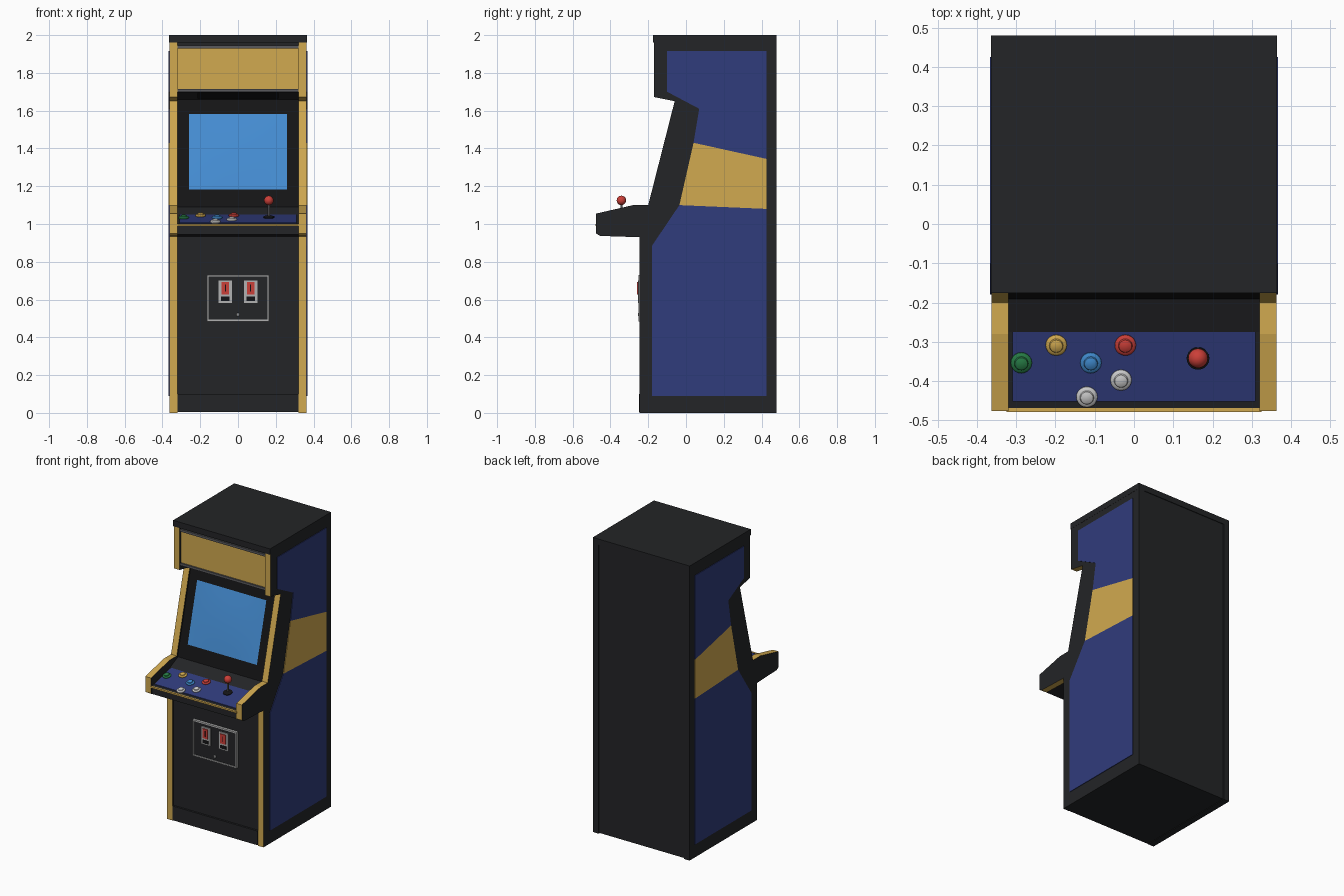
import bpy, bmesh, math
from mathutils import Matrix, Vector

if "Cube" in bpy.data.objects:
    bpy.data.objects.remove(bpy.data.objects["Cube"])


def material(name, r, g, b):
    m = bpy.data.materials.new(name)
    m.diffuse_color = (r, g, b, 1)
    m.use_nodes = True
    m.node_tree.nodes["Principled BSDF"].inputs["Base Color"].default_value = m.diffuse_color
    return m


BLACK = material("black", 0.017, 0.018, 0.020)
DARK = material("dark", 0.007, 0.007, 0.008)
GOLD = material("gold", 0.64, 0.40, 0.08)
BLUE = material("blue", 0.030, 0.045, 0.20)
SCREEN = material("screen_blue", 0.06, 0.27, 0.66)
RED = material("red", 0.60, 0.05, 0.04)
GREEN = material("green", 0.02, 0.20, 0.06)
SKY = material("light_blue", 0.05, 0.25, 0.60)
WHITE = material("white", 0.75, 0.75, 0.72)
METAL = material("metal", 0.45, 0.45, 0.45)
STEEL = material("steel", 0.10, 0.10, 0.11)


def finish(name, bm, *mats):
    bmesh.ops.recalc_face_normals(bm, faces=bm.faces)
    me = bpy.data.meshes.new(name)
    bm.to_mesh(me)
    bm.free()
    for m in mats:
        me.materials.append(m)
    ob = bpy.data.objects.new(name, me)
    bpy.context.collection.objects.link(ob)
    return ob


def prism(name, pts, x0, x1, *mats, second=()):
    """Extrude a (y, z) outline along x; edges listed in second use the second material."""
    bm = bmesh.new()
    a = [bm.verts.new((x0, y, z)) for y, z in pts]
    b = [bm.verts.new((x1, y, z)) for y, z in pts]
    bm.faces.new(a)
    bm.faces.new(b[::-1])
    n = len(pts)
    for i in range(n):
        j = (i + 1) % n
        f = bm.faces.new((a[i], b[i], b[j], a[j]))
        f.material_index = 1 if i in second else 0
    return finish(name, bm, *mats)


def box(name, x0, x1, y0, y1, z0, z1, mat):
    return prism(name, [(y0, z0), (y1, z0), (y1, z1), (y0, z1)], x0, x1, mat)


def lathe(name, profile, matrix, mat, steps=20):
    """Spin an (r, z) profile round the local z axis."""
    bm = bmesh.new()
    vs = [bm.verts.new((r, 0, z)) for r, z in profile]
    es = [bm.edges.new(p) for p in zip(vs, vs[1:])]
    bmesh.ops.spin(bm, geom=vs + es, cent=(0, 0, 0), axis=(0, 0, 1),
                   angle=math.tau, steps=steps)
    bmesh.ops.remove_doubles(bm, verts=bm.verts, dist=1e-5)
    ob = finish(name, bm, mat)
    ob.data.transform(matrix)
    bpy.ops.object.select_all(action='DESELECT')
    ob.select_set(True)
    bpy.context.view_layer.objects.active = ob
    bpy.ops.object.shade_smooth_by_angle(angle=math.radians(35))
    return ob


# Cabinet sides with gold front edging, and raised side artwork
side = [(0.48, 0), (0.48, 1.995), (-0.17, 1.995), (-0.17, 1.672), (-0.06, 1.65),
        (-0.20, 1.10), (-0.28, 1.10), (-0.476, 1.055), (-0.476, 0.95),
        (-0.455, 0.937), (-0.245, 0.93), (-0.245, 0)]
art_top = [(0.425, 1.345), (0.425, 1.915), (-0.10, 1.915), (-0.10, 1.70),
           (0.07, 1.61), (0.04, 1.43)]
art_stripe = [(0.425, 1.08), (0.425, 1.345), (0.04, 1.43), (-0.035, 1.10)]
art_low = [(0.425, 0.09), (0.425, 1.08), (-0.035, 1.10), (-0.18, 0.885), (-0.18, 0.09)]
for s, tag in ((-1, "left"), (1, "right")):
    prism(tag + "_side_panel", side, s * 0.32, s * 0.363, BLACK, GOLD, second=range(2, 11))
    for part, pts, mat in (("upper", art_top, BLUE), ("stripe", art_stripe, GOLD),
                           ("lower", art_low, BLUE)):
        prism(f"{tag}_artwork_{part}", pts, s * 0.362, s * 0.367, mat)

# Inner cabinet body between the sides
body = [(0.475, 0.004), (0.475, 1.98), (-0.145, 1.98), (-0.145, 1.70), (-0.04, 1.66),
        (-0.185, 1.09), (-0.275, 1.047), (-0.468, 1.0), (-0.468, 0.945),
        (-0.235, 0.935), (-0.235, 0.004)]
prism("cabinet_body", body, -0.32, 0.32, BLACK)
box("top_cap", -0.364, 0.364, -0.176, 0.48, 1.96, 2.0, BLACK)
box("kick_plate", -0.32, 0.32, -0.248, -0.23, 0.004, 0.10, BLACK)

# Marquee with retainer strips, and the speaker slot beneath it
box("marquee", -0.32, 0.32, -0.153, -0.14, 1.715, 1.93, GOLD)
for tag, z in (("upper", 1.93), ("lower", 1.70)):
    box(tag + "_marquee_retainer", -0.32, 0.32, -0.163, -0.14, z, z + 0.016, STEEL)
prism("speaker_slot", [(-0.13, 1.69), (-0.06, 1.664), (-0.06, 1.675), (-0.13, 1.70)],
      -0.215, 0.215, DARK)

# Slightly bulged screen on the sloping bezel
lo, hi = Vector((0, -0.185, 1.09)), Vector((0, -0.04, 1.66))
up = (hi - lo).normalized()
out = Vector((0, -up.z, up.y))
prism("screen_bezel", [(lo.y, lo.z), (hi.y, hi.z), (hi.y + out.y * 0.006, hi.z),
                       (lo.y + out.y * 0.006, lo.z + 0.001)], -0.32, 0.32, DARK)
bm = bmesh.new()
bmesh.ops.create_grid(bm, x_segments=12, y_segments=10, size=1)
for v in bm.verts:
    u, w = v.co.x, v.co.y
    z = 1.38 + 0.20 * w
    p = lo + (hi - lo) * ((z - lo.z) / (hi.z - lo.z))
    v.co = p + out * (0.007 + 0.006 * (1 - u * u) * (1 - w * w)) + Vector((0.26 * u, 0, 0))
for f in bm.faces:
    f.smooth = True
screen = finish("screen", bm, SCREEN)
if screen.data.polygons[0].normal.y > 0:
    screen.data.flip_normals()

# Control deck with front trim
SLOPE = 0.047 / 0.193
TILT = Matrix.Rotation(math.atan(SLOPE), 4, 'X')


def on_deck(x, y):
    return Matrix.Translation((x, y, 1.051 + (y + 0.275) * SLOPE)) @ TILT


prism("control_deck", [(-0.275, 1.04), (-0.275, 1.051), (-0.452, 1.008), (-0.452, 0.998)],
      -0.309, 0.309, BLUE)
box("deck_trim", -0.325, 0.325, -0.479, -0.465, 0.989, 1.0, GOLD)

# Buttons: collar with a domed cap
button = [(0.027, -0.002), (0.027, 0.004), (0.023, 0.008), (0.018, 0.009),
          (0.016, 0.014), (0.009, 0.017), (0, 0.018)]
for tag, x, y, mat in (("green", -0.287, -0.353, GREEN), ("gold", -0.198, -0.308, GOLD),
                       ("blue", -0.11, -0.353, SKY), ("red", -0.022, -0.308, RED),
                       ("white", -0.033, -0.397, WHITE), ("lower_white", -0.12, -0.44, WHITE)):
    lathe(tag + "_button", button, on_deck(x, y), mat)

# Joystick
jx, jy = 0.163, -0.342
lathe("joystick_base", [(0.029, -0.002), (0.029, 0.004), (0.012, 0.010), (0, 0.010)],
      on_deck(jx, jy), DARK)
lathe("joystick_shaft", [(0.006, 0), (0.006, 0.09)],
      Matrix.Translation((jx, jy, 1.03)), STEEL, 12)
ball = [(0.025 * math.sin(math.pi * i / 12), -0.025 * math.cos(math.pi * i / 12))
        for i in range(13)]
lathe("joystick_ball", ball, Matrix.Translation((jx, jy, 1.125)), RED)

# Coin door with frame, two coin slots and a lock
box("coin_door", -0.16, 0.16, -0.246, -0.23, 0.49, 0.725, BLACK)
for tag, s in (("left", -1), ("right", 1)):
    a, b = sorted((s * 0.156, s * 0.165))
    box(tag + "_door_frame", a, b, -0.252, -0.23, 0.485, 0.73, METAL)
    c = s * 0.067
    box(tag + "_coin_plate", c - 0.035, c + 0.035, -0.253, -0.24, 0.583, 0.702, METAL)
    box(tag + "_coin_button", c - 0.02, c + 0.02, -0.259, -0.25, 0.628, 0.692, RED)
    box(tag + "_coin_slit", c - 0.003, c + 0.003, -0.260, -0.25, 0.642, 0.680, DARK)
    box(tag + "_coin_return", c - 0.022, c + 0.022, -0.255, -0.25, 0.592, 0.615, DARK)
for tag, z in (("lower", 0.485), ("upper", 0.721)):
    box(tag + "_door_frame", -0.157, 0.157, -0.252, -0.23, z, z + 0.009, METAL)
lathe("door_lock", [(0.009, 0), (0.009, 0.008), (0.006, 0.011), (0, 0.011)],
      Matrix.Translation((0, -0.244, 0.52)) @ Matrix.Rotation(math.pi / 2, 4, 'X'), METAL, 14)
